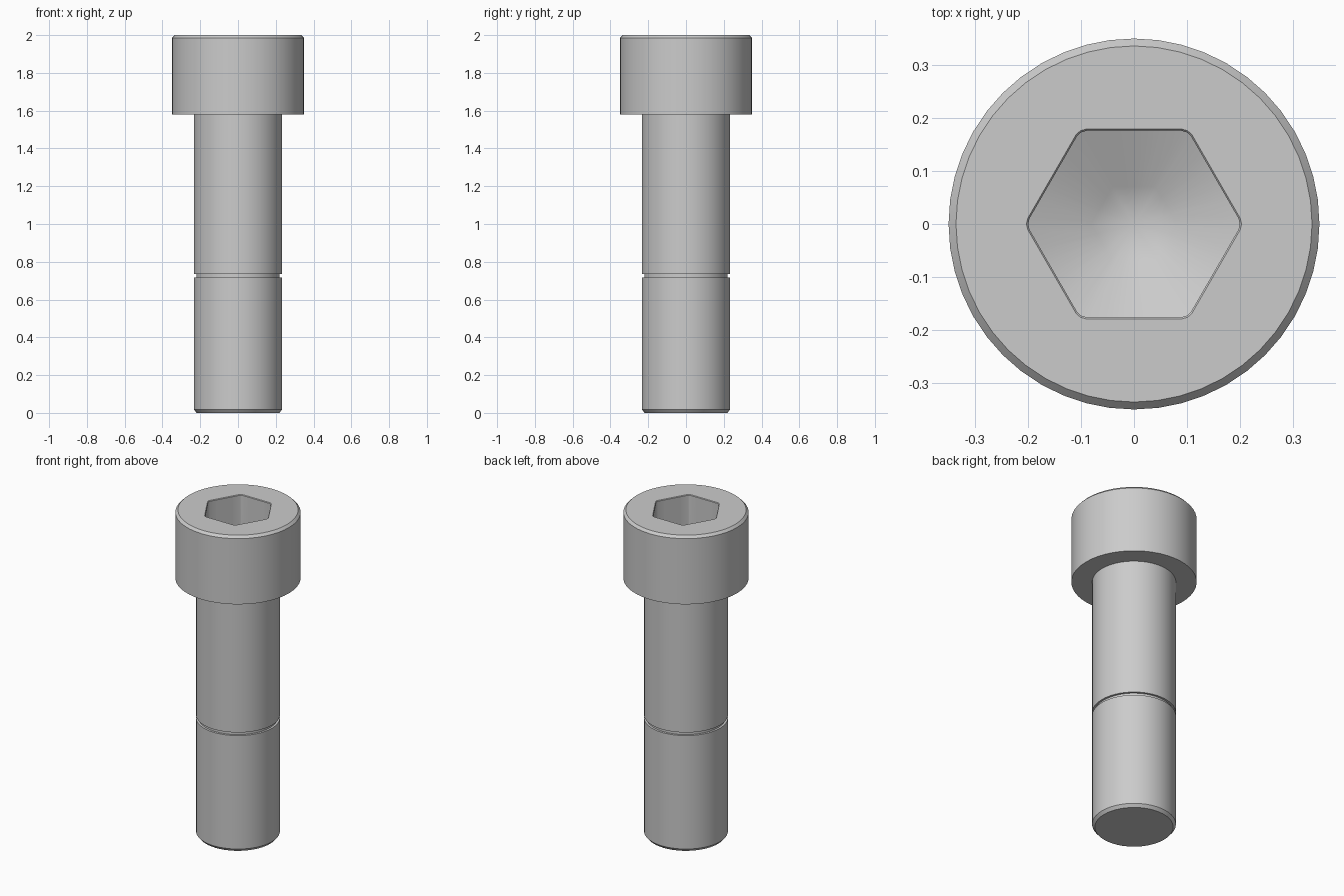
import bpy, bmesh
from math import sin, cos, radians

if "Cube" in bpy.data.objects:
    bpy.data.objects.remove(bpy.data.objects["Cube"])

SEG = 48

def circle(bm, r, z):
    return [bm.verts.new((r * cos(radians(i * 360 / SEG)),
                          r * sin(radians(i * 360 / SEG)), z)) for i in range(SEG)]

def hexagon(bm, half_flat, z_of_r):
    # Hexagon ring with slightly blunted corners, same point count as the circles
    verts = []
    for k in range(6):
        for off in (0, 3, 15, 22.5, 30, 37.5, 45, 57):
            r = half_flat * 1.134 if off == 0 else half_flat / cos(radians(off - 30))
            a = radians(60 * k + off)
            verts.append(bm.verts.new((r * cos(a), r * sin(a), z_of_r(r))))
    return verts

def bridge(bm, a, b):
    for i in range(SEG):
        j = (i + 1) % SEG
        bm.faces.new((a[i], a[j], b[j], b[i]))

bm = bmesh.new()

# Outside profile: chamfered tip, shank with groove, head with chamfered rim
profile = [(0.219, 0), (0.234, 0.018), (0.234, 0.717), (0.221, 0.717),
           (0.221, 0.736), (0.234, 0.736), (0.234, 1.58), (0.35, 1.58),
           (0.35, 1.985), (0.336, 2.0)]
rings = [circle(bm, r, z) for r, z in profile]
bm.faces.new(rings[0][::-1])

# Hex socket: small rim chamfer, straight walls, conical floor
floor_z, slope = 1.70, 0.45
rings.append(hexagon(bm, 0.179, lambda r: 2.0))
rings.append(hexagon(bm, 0.176, lambda r: 1.996))
rings.append(hexagon(bm, 0.176, lambda r: floor_z + slope * r))
for lower, upper in zip(rings, rings[1:]):
    bridge(bm, lower, upper)
mid = [bm.verts.new((v.co.x * 0.4, v.co.y * 0.4,
                     floor_z + (v.co.z - floor_z) * 0.4)) for v in rings[-1]]
bridge(bm, rings[-1], mid)
tip = bm.verts.new((0, 0, floor_z))
for i in range(SEG):
    bm.faces.new((mid[i], mid[(i + 1) % SEG], tip))

bmesh.ops.recalc_face_normals(bm, faces=bm.faces)
mesh = bpy.data.meshes.new("socket_head_bolt")
bm.to_mesh(mesh)
bm.free()
bolt = bpy.data.objects.new("socket_head_bolt", mesh)
bpy.context.collection.objects.link(bolt)
bpy.context.view_layer.objects.active = bolt
bolt.select_set(True)
bpy.ops.object.shade_smooth_by_angle(angle=radians(25))
